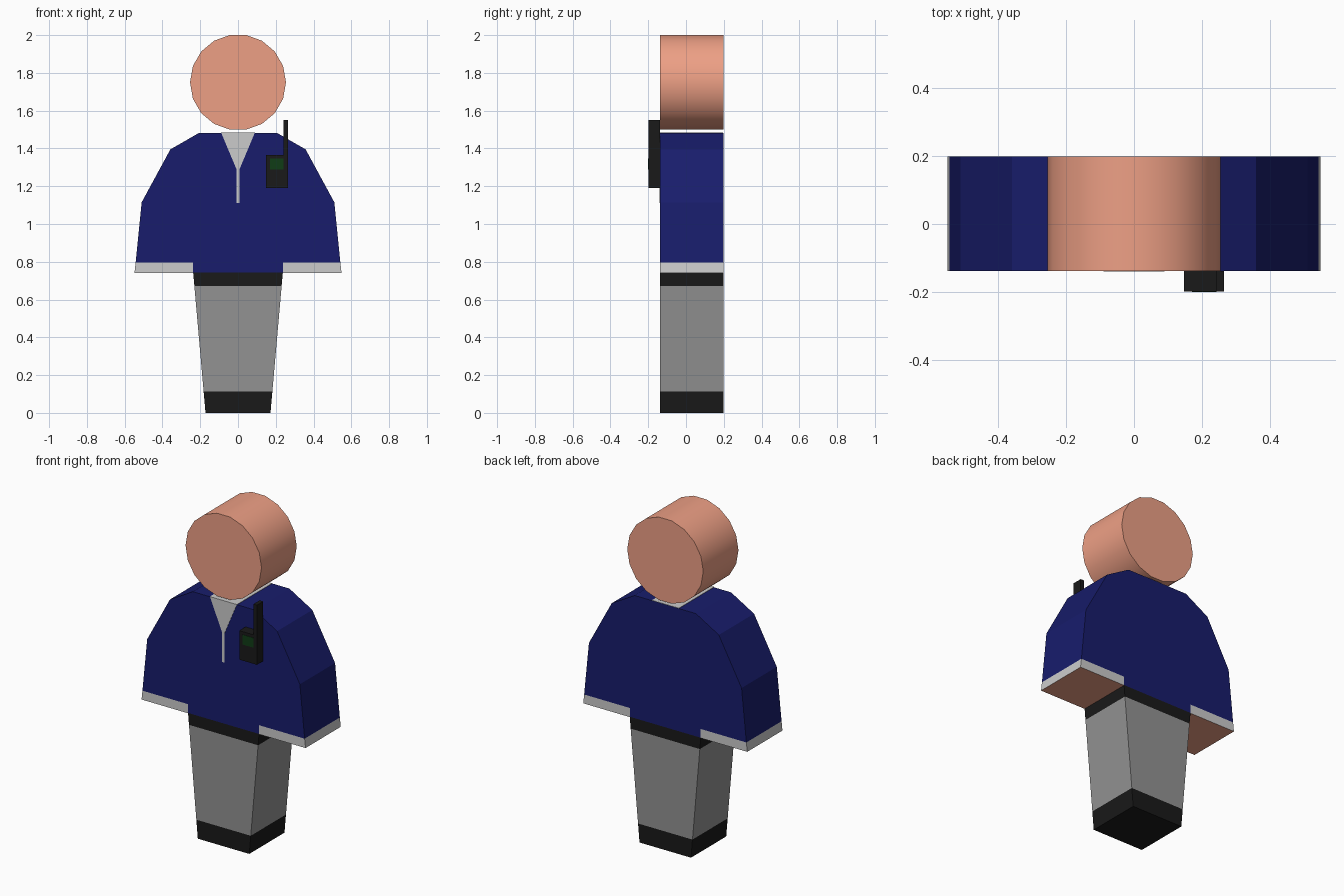
import bpy, bmesh, math

if "Cube" in bpy.data.objects:
    bpy.data.objects.remove(bpy.data.objects["Cube"])

FRONT, BACK = -0.138, 0.198


def material(name, r, g, b):
    m = bpy.data.materials.new(name)
    m.diffuse_color = (r, g, b, 1)
    m.use_nodes = True
    m.node_tree.nodes["Principled BSDF"].inputs["Base Color"].default_value = m.diffuse_color
    return m


SKIN = material("skin", 0.85, 0.35, 0.235)
NAVY = material("navy", 0.009, 0.012, 0.15)
BLACK = material("black", 0.01, 0.01, 0.01)
GREY = material("grey", 0.29, 0.29, 0.29)
PALE = material("pale_grey", 0.53, 0.53, 0.53)
GREEN = material("green", 0.005, 0.045, 0.008)


def prism(name, profile, mat, y0=FRONT, y1=BACK, under=None):
    """Extrude an xz outline along y; optionally recolour the underside."""
    bm = bmesh.new()
    face = bm.faces.new([bm.verts.new((x, y0, z)) for x, z in profile])
    ext = bmesh.ops.extrude_face_region(bm, geom=[face])
    verts = [g for g in ext["geom"] if isinstance(g, bmesh.types.BMVert)]
    bmesh.ops.translate(bm, verts=verts, vec=(0, y1 - y0, 0))
    bmesh.ops.recalc_face_normals(bm, faces=bm.faces)
    me = bpy.data.meshes.new(name)
    me.materials.append(mat)
    if under:
        me.materials.append(under)
        for f in bm.faces:
            if f.normal.z < -0.9:
                f.material_index = 1
    bm.to_mesh(me)
    bm.free()
    ob = bpy.data.objects.new(name, me)
    bpy.context.collection.objects.link(ob)
    return ob


def mirrored(half):
    return half + [(-x, z) for x, z in reversed(half)]


def box(x0, x1, z0, z1):
    return [(x0, z0), (x1, z0), (x1, z1), (x0, z1)]


# Tapered lower body: shoes, trousers, belt
def half_width(z):
    return 0.172 + (0.237 - 0.172) * z / 0.74


for name, z0, z1, mat in (("shoes", 0, 0.112, BLACK),
                          ("trousers", 0.112, 0.672, GREY),
                          ("belt", 0.672, 0.742, BLACK)):
    prism(name, mirrored([(half_width(z0), z0), (half_width(z1), z1)]), mat)

# Jacket with sleeves
prism("jacket", mirrored([(0.237, 0.742), (0.237, 0.795), (0.542, 0.795),
                          (0.51, 1.115), (0.358, 1.395), (0.205, 1.483)]), NAVY)

# Cuffs, with the hands showing underneath
for side, s in (("left", 1), ("right", -1)):
    prism(side + "_cuff", [(s * x, z) for x, z in
          ((0.237, 0.74), (0.548, 0.74), (0.542, 0.795), (0.237, 0.795))],
          PALE, under=SKIN)

# Shirt opening with zip, and the neck strip over the shoulders
prism("collar_and_zip", mirrored([(0.008, 1.112), (0.008, 1.29), (0.09, 1.485)]),
      PALE, FRONT - 0.002, FRONT + 0.02)
prism("neck_strip", box(-0.09, 0.09, 1.46, 1.485), PALE, FRONT + 0.001, BACK - 0.001)

# Head: 18-sided drum with a flat side on top
head = prism("head", [(0.254 * math.cos(math.radians(20 * i)),
                       1.75 + 0.254 * math.sin(math.radians(20 * i)))
                      for i in range(18)], SKIN)
bpy.context.view_layer.objects.active = head
head.select_set(True)
bpy.ops.object.shade_smooth_by_angle(angle=math.radians(35))

# Chest radio: body and aerial in one outline, plus a screen
prism("radio", [(0.147, 1.19), (0.265, 1.19), (0.265, 1.55), (0.241, 1.55),
                (0.241, 1.365), (0.147, 1.365)], BLACK, -0.198, FRONT)
prism("radio_screen", box(0.17, 0.242, 1.288, 1.347), GREEN, -0.2, -0.19)
